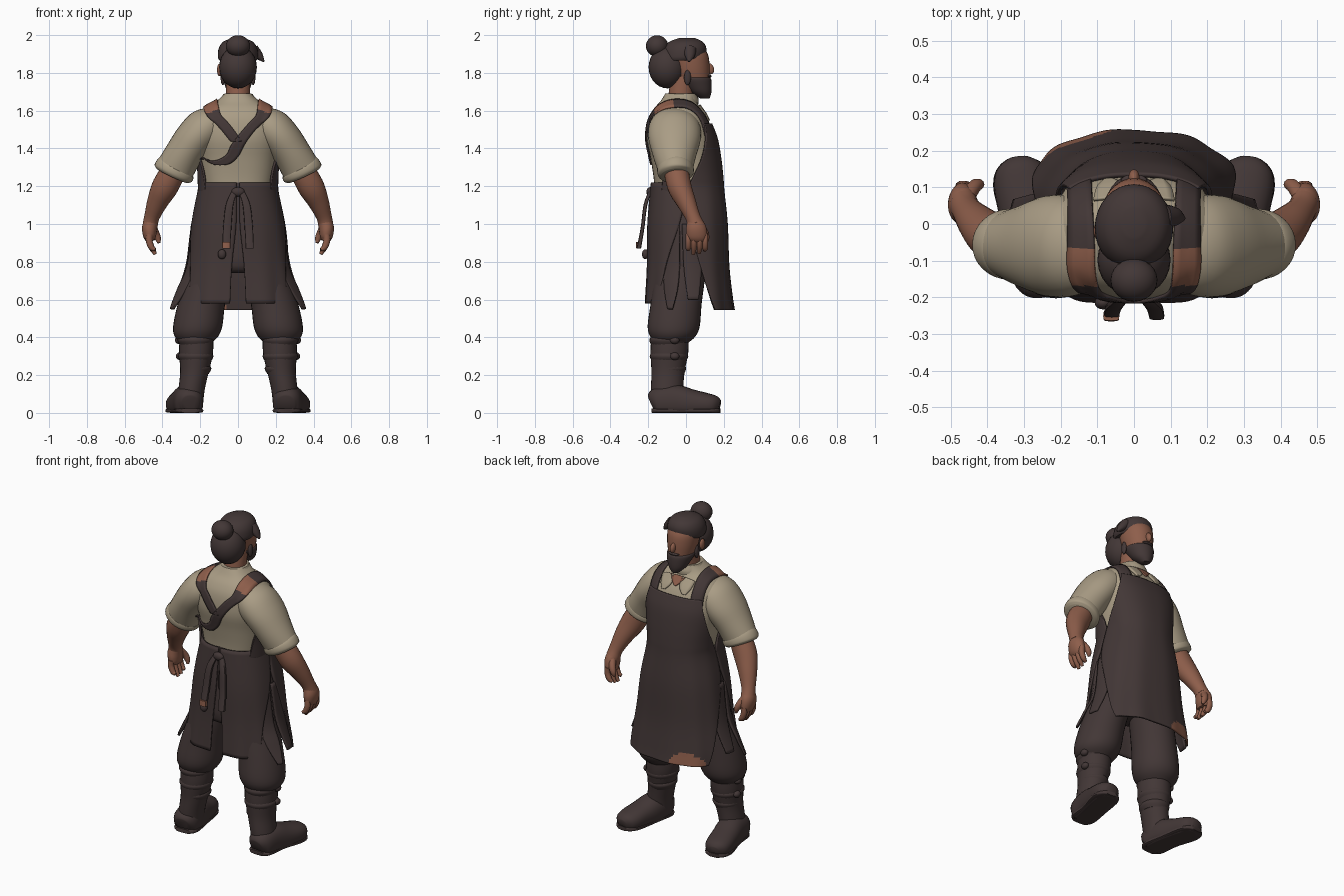
import bpy, bmesh, math
from mathutils import Vector
from mathutils.bvhtree import BVHTree

cube = bpy.data.objects.get("Cube")
if cube:
    bpy.data.objects.remove(cube)


def material(name, r, g, b):
    m = bpy.data.materials.new(name)
    m.use_nodes = True
    m.diffuse_color = (r, g, b, 1)
    m.node_tree.nodes["Principled BSDF"].inputs["Base Color"].default_value = (r, g, b, 1)
    return m


DARK = material("dark_leather", .055, .038, .037)
LINEN = material("linen", .40, .335, .235)
SKIN = material("skin", .27, .112, .07)
made = []


def build(name, verts, faces, mats, rule=None, thick=0):
    me = bpy.data.meshes.new(name)
    me.from_pydata(verts, [], faces)
    bm = bmesh.new()
    bm.from_mesh(me)
    bmesh.ops.recalc_face_normals(bm, faces=bm.faces)
    bm.to_mesh(me)
    bm.free()
    for m in mats:
        me.materials.append(m)
    if rule:
        for p in me.polygons:
            p.material_index = int(rule(p.center))
    ob = bpy.data.objects.new(name, me)
    bpy.context.collection.objects.link(ob)
    if thick:
        mod = ob.modifiers.new("thickness", 'SOLIDIFY')
        mod.thickness = thick
        mod.offset = 0
    made.append(ob)
    return ob


def smooth_rows(rows, sub=4):
    """Catmull-Rom interpolation of equally long tuples."""
    out, n = [], len(rows)
    for i in range(n - 1):
        a, b, c, d = rows[max(i - 1, 0)], rows[i], rows[i + 1], rows[min(i + 2, n - 1)]
        for k in range(sub):
            t = k / sub
            out.append(tuple(q + .5 * t * (r - p + t * (2*p - 5*q + 4*r - s + t * (3*(q - r) + s - p)))
                             for p, q, r, s in zip(a, b, c, d)))
    return out + [tuple(rows[-1])]


def oval(a, p):
    c, s = math.cos(a), math.sin(a)
    return math.copysign(abs(c) ** (2 / p), c), math.copysign(abs(s) ** (2 / p), s)


def loft(name, rows, mat, axis=None, p=2, n=24, side=1, floor=False):
    """Closed tube through rows of (x, y, z, r1, r2); level rings unless an axis is given."""
    rows = smooth_rows(rows)
    verts, faces = [], []
    for i, (x, y, z, r1, r2) in enumerate(rows):
        u, v = Vector((1, 0, 0)), Vector((0, 1, 0))
        if axis:
            t = Vector(rows[min(i + 1, len(rows) - 1)][:3]) - Vector(rows[max(i - 1, 0)][:3])
            u = t.cross(Vector(axis)).normalized()
            v = u.cross(t).normalized()
        for k in range(n):
            c, s = oval(2 * math.pi * k / n, p)
            q = Vector((x, y, z)) + u * c * r1 + v * s * r2
            verts.append((q.x * side, q.y, max(q.z, 0) if floor else q.z))
    for i in range(len(rows) - 1):
        for k in range(n):
            a, b = i * n + k, i * n + (k + 1) % n
            faces.append((a, b, b + n, a + n))
    faces += [tuple(range(n)), tuple(range(len(verts) - n, len(verts)))]
    return build(name, verts, faces, [mat])


def shell(name, rows, mats=(DARK,), p=2, wave=0, n=28, rule=None, side=1):
    """Open cloth panel: rows of (z, y, rx, ry, start angle, end angle)."""
    rows = smooth_rows(rows, 6)
    verts, faces = [], []
    for i, (z, y, rx, ry, a0, a1) in enumerate(rows):
        for k in range(n + 1):
            a = math.radians(a0 + (a1 - a0) * k / n)
            c, s = oval(a, p)
            f = 1 + wave * (i / len(rows)) ** 2 * math.cos(11 * a)
            verts.append((side * rx * c * f, y + ry * s * f, z))
    for i in range(len(rows) - 1):
        for k in range(n):
            a = i * (n + 1) + k
            faces.append((a, a + 1, a + n + 2, a + n + 1))
    return build(name, verts, faces, list(mats), rule, .012)


def ball(name, loc, size, mat, tilt=0):
    bpy.ops.mesh.primitive_uv_sphere_add(segments=24, ring_count=14, location=loc, rotation=(tilt, 0, 0))
    ob = bpy.context.object
    ob.name, ob.scale = name, size
    ob.data.materials.append(mat)
    made.append(ob)
    return ob


# Shirt body and sleeves
TORSO = [(0, 0, 1.17, .18, .165), (0, 0, 1.25, .195, .172), (0, -.01, 1.35, .208, .178),
         (0, -.027, 1.45, .225, .18), (0, -.04, 1.55, .225, .158), (0, -.045, 1.61, .185, .125),
         (0, -.04, 1.65, .115, .095), (0, -.03, 1.69, .07, .08)]
body = [loft("shirt_body", TORSO, LINEN, p=2.5, n=40)]
SIDES = (("left", 1), ("right", -1))
Y, Z = (0, 1, 0), (0, 0, 1)
for tag, s in SIDES:
    body.append(loft(tag + "_sleeve", [
        (.09, -.055, 1.57, .06, .10), (.165, -.06, 1.515, .105, .135), (.23, -.06, 1.45, .105, .138),
        (.29, -.06, 1.365, .1, .115), (.342, -.055, 1.275, .102, .09)], LINEN, Y, n=32, side=s))
    loft(tag + "_rolled_cuff", [
        (.325, -.057, 1.305, .095, .085), (.331, -.056, 1.295, .107, .096),
        (.343, -.055, 1.268, .108, .095), (.349, -.054, 1.255, .09, .08)], LINEN, Y, n=32, side=s)
    # Forearm and hand
    loft(tag + "_forearm", [
        (.33, -.055, 1.30, .065, .065), (.385, -.035, 1.20, .07, .064), (.425, 0, 1.12, .056, .052),
        (.455, .035, 1.04, .041, .04), (.464, .05, 1.0, .04, .044)], SKIN, Y, side=s)
    loft(tag + "_palm", [
        (.458, .042, 1.02, .036, .038), (.468, .052, .98, .04, .054), (.467, .058, .935, .034, .055),
        (.462, .058, .91, .022, .044)], SKIN, Y, side=s)
    for i, low in enumerate((.865, .84, .845, .86)):
        y = .012 + .03 * i
        loft(tag + "_finger_%d" % (i + 1), [
            (.468, y, .945, .018, .016), (.47, y, .91, .018, .016), (.457, y, .875, .016, .015),
            (.438, y - .003, low, .009, .009)], SKIN, Y, n=10, side=s)
    loft(tag + "_thumb", [
        (.458, .07, .995, .022, .022), (.438, .1, .955, .02, .019), (.425, .108, .925, .017, .016),
        (.418, .104, .9, .008, .008)], SKIN, Y, n=10, side=s)

# Apron: one front panel from bib to hem, hip wrap, split back panels and torn side strips
WAIST, HIP, THIGH = (1.22, .008, .198, .188), (1.0, .008, .243, .207), (.78, .01, .272, .213)


def burn(c):
    return ((c.x + .155) / .095) ** 2 + ((c.z - .55) / .068) ** 2 < 1


shell("apron_front", [(1.53, -.037, .245, .17, 48, 132), (1.45, -.027, .243, .19, 40, 140),
                      (1.35, -.01, .225, .191, 25, 155), (1.25, 0, .21, .192, 8, 172),
                      (1.17, .005, .209, .193, 0, 180), HIP + (0, 180), THIGH + (14, 166),
                      (.62, .018, .296, .222, 25, 155), (.545, .022, .3, .229, 31, 149)],
      (DARK, SKIN), p=2.4, wave=.014, n=72, rule=burn)
loft("hips", [(0, .008, z, rx - .01, ry - .01) for z, y, rx, ry in ((.74, 0, .22, .16), THIGH, HIP, WAIST)],
     DARK, n=40)
for tag, s in SIDES:
    shell(tag + "_apron_underarm", [(1.38, -.01, .222, .19, -20, -15), (1.28, 0, .21, .185, -33, -3),
                                    (1.17, 0, .206, .18, -40, 2)], p=2.5, side=s)
    shell(tag + "_apron_back", [WAIST + (271, 362), HIP + (271, 352), THIGH + (274, 332),
                                (.58, -.003, .3, .213, 275, 323)], p=2.5, wave=.02, side=s)
    shell(tag + "_side_strip_rear", [HIP + (-35, -12), THIGH + (-36, -12), (.66, .01, .325, .225, -33, -14),
                                     (.55, .01, .38, .24, -26, -20)], n=8, side=s)
    shell(tag + "_side_strip_fore", [HIP + (-8, 22), THIGH + (-6, 20), (.6, .01, .335, .23, 0, 14)], n=8, side=s)
    # Hanging apron ties
    loft(tag + "_apron_tie", [(.02, -.19, 1.17, .016, .01), (.045, -.215, 1.1, .02, .01),
                              (.057, -.23, .98, .022, .01), (.062, -.25, .87, .021, .012)],
         DARK, p=4, n=12, side=s)
loft("tie_worn_end", [(-.062, -.25, .905, .022, .014), (-.062, -.252, .872, .022, .014)], SKIN, p=4, n=12)
ball("tie_knot", (0, -.19, 1.17), (.035, .02, .025), DARK)
ball("hanging_knot", (-.085, -.215, .84), (.022, .018, .026), DARK)

# Straps and neck opening laid on the shirt
pts, polys = [], []
for ob in body:
    base = len(pts)
    pts += [v.co.copy() for v in ob.data.vertices]
    polys += [[base + i for i in f.vertices] for f in ob.data.polygons]
shirt_tree = BVHTree.FromPolygons(pts, polys)


def band(name, path, mats, patch=None):
    """Strip laid on the shirt: path of (x, angle around the shoulder line, width)."""
    verts, faces, n, hub = [], [], 5, Vector((0, -.04, 1.42))
    rows = smooth_rows(path, 8)
    for x, deg, w in rows:
        d = Vector((0, math.cos(math.radians(deg)), math.sin(math.radians(deg))))
        for k in range(n):
            c = hub + Vector((x + w * (k / (n - 1) - .5), 0, 0))
            hit = shirt_tree.ray_cast(c + d, -d)[0] or c + d * .2
            verts.append(hit + d * .006)
    for i in range(len(rows) - 1):
        faces += [(a, a + 1, a + n + 1, a + n) for a in range(i * n, i * n + n - 1)]
    build(name, verts, faces, mats, patch, .009)


def shoulder_patch(c):
    return -.165 < c.y < -.065 and c.z > 1.5


band("left_strap", [(.15, 18, .065), (.147, 60, .065), (.145, 90, .07), (.143, 115, .075), (.13, 133, .07),
                    (.09, 145, .065), (.045, 160, .065), (0, 180, .07), (-.03, 200, .07), (-.085, 214, .09),
                    (-.16, 220, .08)], [DARK, SKIN], shoulder_patch)
band("right_strap", [(-.15, 18, .065), (-.147, 60, .065), (-.145, 90, .07), (-.143, 115, .075),
                     (-.125, 133, .07), (-.09, 143, .065), (-.05, 157, .065), (-.01, 174, .06)],
     [DARK, SKIN], shoulder_patch)
band("neck_opening", [(0, 47, .01), (0, 54, .06), (0, 62, .1)], [SKIN])
loft("collar", [(0, -.035, 1.635, .11, .1), (0, -.03, 1.66, .093, .097), (0, -.027, 1.688, .078, .082)], LINEN)
for tag, s in SIDES:
    band(tag + "_collar_flap", [(.07 * s, 38, .02), (.065 * s, 48, .07), (.07 * s, 62, .08)], [LINEN])

# Trousers and boots
for tag, s in SIDES:
    loft(tag + "_trouser_leg", [
        (.11, -.01, .95, .1, .13), (.15, -.03, .75, .115, .135), (.193, -.052, .58, .125, .135),
        (.213, -.065, .46, .13, .138), (.22, -.07, .405, .115, .12), (.22, -.075, .37, .08, .085)],
         DARK, n=32, side=s)
    loft(tag + "_boot_shaft", [
        (.22, -.085, .42, .088, .098), (.222, -.088, .32, .09, .1), (.23, -.095, .22, .076, .088),
        (.245, -.1, .13, .07, .085), (.255, -.1, .05, .07, .082)], DARK, n=28, side=s)
    for i, (z, r) in enumerate(((.385, .096), (.30, .094), (.235, .083))):
        loft(tag + "_boot_fold_%d" % (i + 1), [
            (.224, -.09, z - .03, r - .015, r - .005), (.224, -.09, z, r, r + .008),
            (.224, -.09, z + .025, r - .015, r - .005)], DARK, side=s)
    for i, (z, r) in enumerate(((.385, .09), (.30, .085))):
        ball(tag + "_boot_buckle_%d" % (i + 1), (s * (.224 + r), -.06, z), (.02, .025, .02), DARK)
    loft(tag + "_boot_foot", [
        (.255, -.18, .045, .045, .05), (.258, -.15, .055, .073, .08), (.268, -.06, .06, .08, .09),
        (.288, .03, .05, .08, .075), (.305, .11, .045, .078, .06), (.312, .155, .04, .063, .05),
        (.315, .178, .035, .03, .03)], DARK, Z, p=2.3, side=s, floor=True)
    loft(tag + "_boot_sole", [
        (.255, -.18, .012, .046, .012), (.258, -.14, .012, .075, .012), (.275, -.02, .012, .073, .012),
        (.303, .1, .012, .081, .012), (.312, .155, .012, .065, .012), (.315, .18, .012, .032, .012)],
         DARK, Z, p=4, side=s, floor=True)

# Head
loft("neck", [(0, -.03, 1.62, .068, .07), (0, -.025, 1.70, .064, .066), (0, -.01, 1.78, .065, .07)], SKIN)
loft("face", [(0, .07, 1.69, .03, .035), (0, .055, 1.73, .06, .068), (0, .035, 1.78, .077, .09),
              (0, .025, 1.84, .088, .1), (0, .015, 1.9, .09, .1), (0, 0, 1.95, .07, .08)], SKIN, n=28)
loft("beard", [(0, .1, 1.665, .022, .025), (0, .08, 1.695, .052, .054), (0, .06, 1.735, .07, .076),
               (0, .04, 1.77, .08, .092), (0, .035, 1.78, .068, .08)], DARK, n=28)
ball("moustache", (0, .118, 1.783), (.036, .018, .009), DARK)
ball("nose", (0, .127, 1.822), (.015, .021, .03), SKIN, .3)
loft("hair_cap", [(0, -.02, 1.865, .098, .1), (0, -.012, 1.885, .107, .114), (0, -.005, 1.93, .102, .113),
                  (0, 0, 1.965, .078, .088), (0, .005, 1.985, .03, .04)], DARK, n=32)
ball("back_hair", (0, -.098, 1.83), (.1, .1, .112), DARK)
ball("hair_bun", (0, -.153, 1.942), (.064, .059, .057), DARK)
loft("hair_tuft", [(.08, .02, 1.925, .03, .035), (.112, .02, 1.89, .022, .026), (.137, .015, 1.86, .004, .006)],
     DARK, Y, n=12)
ball("right_ear", (-.098, -.02, 1.815), (.013, .022, .033), SKIN)
for tag, s in SIDES:
    ball(tag + "_sideburn", (s * .08, .008, 1.775), (.012, .018, .04), DARK)

# Smooth shading with sharp edges kept
bpy.ops.object.select_all(action='DESELECT')
for ob in made:
    ob.select_set(True)
bpy.context.view_layer.objects.active = made[0]
bpy.ops.object.shade_smooth_by_angle(angle=math.radians(45))
